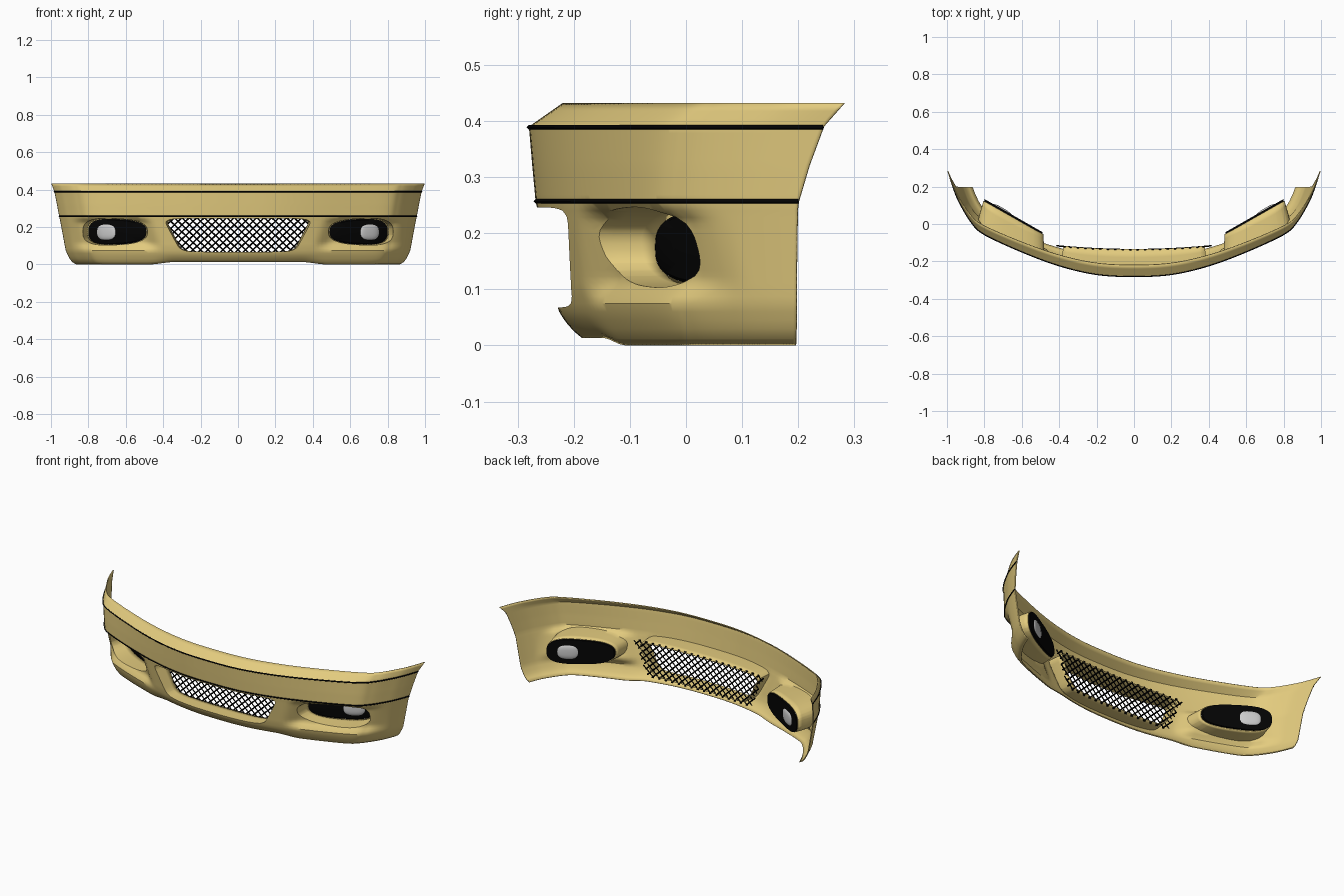
import bpy, bmesh, math
from mathutils import Vector

if "Cube" in bpy.data.objects:
    bpy.data.objects.remove(bpy.data.objects["Cube"])

def material(name, rgb):
    m = bpy.data.materials.new(name)
    m.diffuse_color = (*rgb, 1)
    m.use_nodes = True
    m.node_tree.nodes["Principled BSDF"].inputs["Base Color"].default_value = m.diffuse_color
    return m

GOLD = material("gold_paint", (0.77, 0.60, 0.21))
BLACK = material("black_plastic", (0.001, 0.001, 0.001))
GLASS = material("lamp_glass", (0.6, 0.6, 0.6))

# half plan outline (normalised) and section levels: z, front y, half width, end y
PLAN = [(0, 0), (.2, .02), (.4, .105), (.61, .25), (.816, .43), (.885, .55), (.945, .735), (.975, .86), (1, 1)]
LEVELS = [(.432, -.22, .998, .282), (.39, -.28, .982, .245), (.32, -.274, .968, .219),
          (.256, -.268, .956, .2), (.24, -.264, .952, .198), (.1, -.238, .926, .196),
          (.075, -.231, .921, .196), (.06, -.226, .915, .196), (.03, -.21, .90, .196),
          (.012, -.198, .885, .196), (0, -.185, .865, .196)]

def step(a, b, x):
    t = max(0, min(1, (x - a) / (b - a)))
    return t * t * (3 - 2 * t)

def plan(t):
    """Smooth point on the half outline, t in 0..1."""
    pts = [(-PLAN[1][0], PLAN[1][1])] + PLAN + [(1.02, 1.14)]
    s = min(t * (len(PLAN) - 1), len(PLAN) - 1.0001)
    i, f = int(s), s - int(s)
    a, b, c, d = (Vector(p) for p in pts[i:i + 4])
    return .5 * (2 * b + (c - a) * f + (2 * a - 5 * b + 4 * c - d) * f * f + (3 * b - a - 3 * c + d) * f ** 3)

def shell_point(u, level):
    z, y0, w, y1 = level
    p = plan(abs(u))
    x, y = p.x * w, y0 + p.y * (y1 - y0)
    # shallow bowl around each lamp, beside the slanted rib
    rib = .405 + .35 * (z - .1)
    y += .035 * step(rib, rib + .09, x) * (1 - step(.8, .9, x)) * step(.07, .12, z) * (1 - step(.22, .252, z))
    # centre of the lower edge rises slightly
    z += .013 * (1 - step(0, .06, z)) * (1 - step(.34, .48, x))
    return Vector((math.copysign(x, u), y, z))

def interpolate(z):
    for a, b in zip(LEVELS, LEVELS[1:]):
        if a[0] >= z >= b[0]:
            f = (a[0] - z) / (a[0] - b[0])
            return tuple(p + (q - p) * f for p, q in zip(a, b))

def mesh_object(name, bm, mat):
    me = bpy.data.meshes.new(name)
    bm.to_mesh(me)
    bm.free()
    ob = bpy.data.objects.new(name, me)
    bpy.context.collection.objects.link(ob)
    me.materials.append(mat)
    bpy.context.view_layer.objects.active = ob
    ob.select_set(True)
    bpy.ops.object.shade_smooth_by_angle(angle=math.radians(35))
    ob.select_set(False)
    return ob

def wires(name, paths, radius, mat):
    cu = bpy.data.curves.new(name, 'CURVE')
    cu.dimensions = '3D'
    cu.bevel_depth, cu.bevel_resolution, cu.use_fill_caps = radius, 0, True
    for path in paths:
        sp = cu.splines.new('POLY')
        sp.points.add(len(path) - 1)
        for p, co in zip(sp.points, path):
            p.co = (*co, 1)
    ob = bpy.data.objects.new(name, cu)
    bpy.context.collection.objects.link(ob)
    cu.materials.append(mat)

# opening outlines: negative inside
def grille_f(co):
    a = abs(co.x) / (.305 + .095 * (co.z - .068) / .177)
    b = abs(co.z - .157) / .089
    return (abs(a) ** 9 + b ** 9) ** (1 / 9) - 1

FX, FZ, FW, FH = .657, .175, .173, .070
def lamp_f(co):
    a = (abs(co.x) - FX) / FW
    h = FH * (1 + .12 * max(-1, min(1, a)))
    return (abs(a) ** 2.8 + abs((co.z - FZ) / h) ** 2.8) ** (1 / 2.8) - 1

# where the back ends of the recesses lie
def grille_back(co):
    return Vector((co.x * .97, -.135 + .12 * co.x ** 2, co.z))

def lamp_back(co):
    x = .645 + (abs(co.x) - FX) * .155 / FW
    return Vector((math.copysign(x, co.x), -.055 + (x - .49) * .57, FZ + (co.z - FZ) * .97))

def cut_recess(bm, f, back, steps):
    """Cut the opening along f = 0, then wall it from the rim to the back outline."""
    rim = set()
    for e in list(bm.edges):
        a, b = e.verts
        fa, fb = f(a.co), f(b.co)
        if fa * fb < 0:
            rim.add(bmesh.utils.edge_split(e, a, fa / (fa - fb))[1])
    for face in list(bm.faces):
        vs = [v for v in face.verts if v in rim]
        if len(vs) == 2:
            bmesh.utils.face_split(face, vs[0], vs[1])
    dead = [p for p in bm.faces if all(v in rim or f(v.co) < 0 for v in p.verts)]
    bmesh.ops.delete(bm, geom=dead, context='FACES')
    edges = [e for e in bm.edges if e.is_boundary and all(v in rim for v in e.verts)]
    chain = {v: [v] + [bm.verts.new(v.co.lerp(back(v.co), k / steps)) for k in range(1, steps + 1)] for v in rim}
    for e in edges:
        loop = e.link_loops[0]
        a, b = chain[loop.vert], chain[loop.link_loop_next.vert]
        for k in range(steps):
            bm.faces.new((b[k], a[k], a[k + 1], b[k + 1]))

# bumper shell
zs = []
for a, b in zip(LEVELS, LEVELS[1:]):
    n = max(1, round((a[0] - b[0]) / .012))
    zs += [a[0] + (b[0] - a[0]) * i / n for i in range(n)]
zs.append(0)
N = 160
bm = bmesh.new()
grid = [[bm.verts.new(shell_point(-1 + 2 * i / N, interpolate(z))) for i in range(N + 1)] for z in zs]
for r0, r1 in zip(grid, grid[1:]):
    for i in range(N):
        bm.faces.new((r0[i], r1[i], r1[i + 1], r0[i + 1]))
cut_recess(bm, grille_f, grille_back, 3)
cut_recess(bm, lamp_f, lamp_back, 4)
bmesh.ops.delete(bm, geom=[v for v in bm.verts if not v.link_faces], context='VERTS')
bm.normal_update()
shell = mesh_object("bumper_shell", bm, GOLD)
sol = shell.modifiers.new("thickness", 'SOLIDIFY')
sol.thickness, sol.offset = .005, -1

# black trim strips along the two creases
for name, z in (("upper_trim", .389), ("lower_trim", .257)):
    wires(name, [[shell_point(-1 + 2 * i / N, interpolate(z)) for i in range(N + 1)]], .004, BLACK)

# diamond wire mesh behind the centre opening
paths = []
Z0, Z1 = .055, .255
for sign in (1, -1):
    for k in range(-18, 19):
        path = []
        for j in range(21):
            z = Z0 + (Z1 - Z0) * j / 20
            x = k * .04 + sign * (z - .155) * 1.05
            if abs(x) < .335 + .085 * (z - Z0) / (Z1 - Z0):
                path.append((x, -.137 + .12 * x * x, z))
        if len(path) > 1:
            paths.append(path)
wires("grille_mesh", paths, .004, BLACK)

# fog lamps: dark housing plate and glass
for side, word in ((1, "right"), (-1, "left")):
    bm = bmesh.new()
    rings = []
    for scale, dy in ((1, .012), (1, 0), (.9, -.008), (.5, -.012)):
        ring = []
        for i in range(48):
            t = 2 * math.pi * i / 48
            c, s = math.cos(t), math.sin(t)
            a = math.copysign(abs(c) ** (2 / 2.8), c)
            b = math.copysign(abs(s) ** (2 / 2.8), s) * (1 + .12 * a)
            p = lamp_back(Vector((FX + a * FW * scale, 0, FZ + b * FH * scale)))
            ring.append(bm.verts.new((side * p.x, p.y + dy, p.z)))
        rings.append(ring)
    for r0, r1 in zip(rings, rings[1:]):
        for i in range(48):
            bm.faces.new((r0[i], r0[i - 1], r1[i - 1], r1[i]))
    bm.faces.new(rings[0])
    bm.faces.new(rings[-1])
    bmesh.ops.recalc_face_normals(bm, faces=bm.faces)
    mesh_object(f"lamp_housing_{word}", bm, BLACK)

    bm = bmesh.new()
    bmesh.ops.create_uvsphere(bm, u_segments=32, v_segments=16, radius=1)
    for v in bm.verts:
        x, y, z = (math.copysign(abs(c) ** .75, c) for c in v.co)
        v.co = (side * (.703 + .053 * x), .066 + .57 * .053 * x + .021 * y, .173 + .044 * z)
    bmesh.ops.recalc_face_normals(bm, faces=bm.faces)
    mesh_object(f"lamp_glass_{word}", bm, GLASS)
